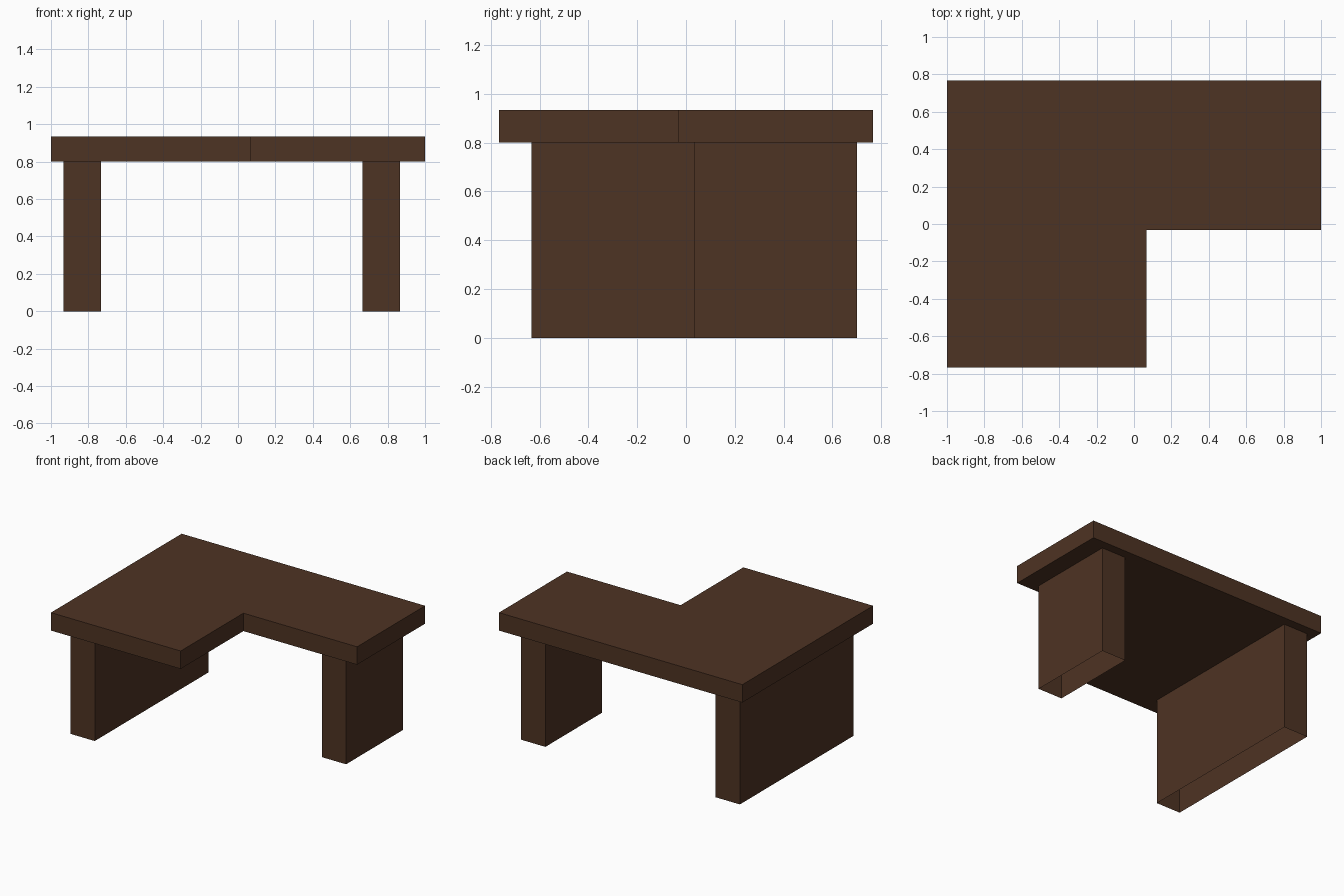
import bpy
import bmesh

if "Cube" in bpy.data.objects:
    bpy.data.objects.remove(bpy.data.objects["Cube"])

wood = bpy.data.materials.new("dark_brown_wood")
wood.diffuse_color = (0.076, 0.033, 0.0168, 1)
wood.use_nodes = True
wood.node_tree.nodes["Principled BSDF"].inputs["Base Color"].default_value = wood.diffuse_color


def prism(name, outline, z0, z1, caps=True):
    """Extrude a counter-clockwise outline; caps=False leaves the ends open."""
    bm = bmesh.new()
    low = [bm.verts.new((x, y, z0)) for x, y in outline]
    high = [bm.verts.new((x, y, z1)) for x, y in outline]
    n = len(outline)
    for i in range(n):
        j = (i + 1) % n
        bm.faces.new((low[i], low[j], high[j], high[i]))
    if caps:
        bm.faces.new(high)
        bm.faces.new(low[::-1])
    mesh = bpy.data.meshes.new(name)
    bm.to_mesh(mesh)
    bm.free()
    mesh.materials.append(wood)
    obj = bpy.data.objects.new(name, mesh)
    bpy.context.collection.objects.link(obj)
    return obj


def rect(x0, x1, y0, y1):
    return [(x0, y0), (x1, y0), (x1, y1), (x0, y1)]


# L-shaped desk top
H = 0.767
prism("desk_top", [(-1, -H), (0.066, -H), (0.066, -0.031), (1, -0.031), (1, H), (-1, H)],
      0.8, 0.933)

# Hollow slab legs, open underneath
prism("left_leg", rect(-0.933, -0.733, -0.634, 0.7), 0, 0.8, caps=False)
prism("right_leg", rect(0.665, 0.865, 0.033, 0.7), 0, 0.8, caps=False)
